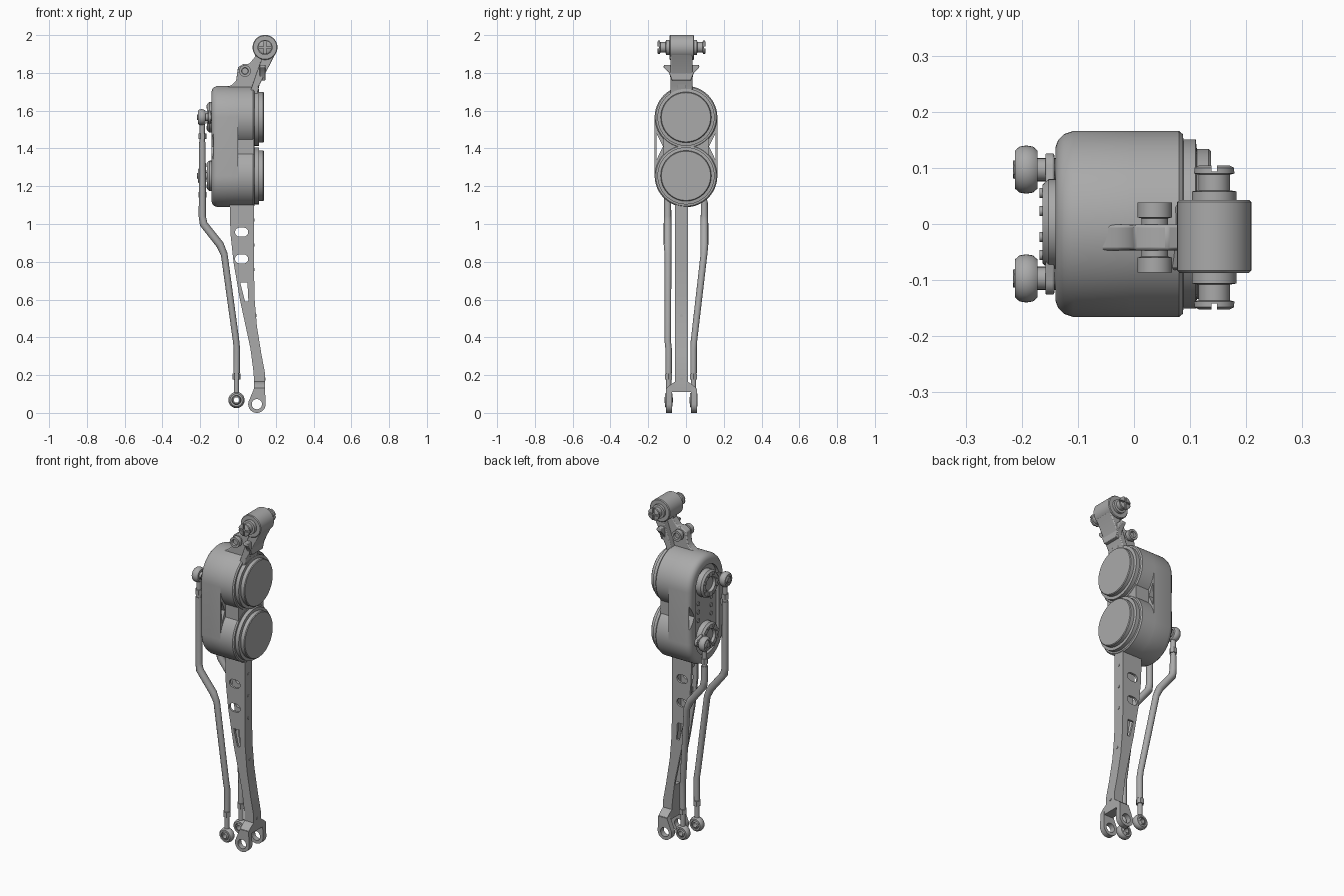
import bpy, bmesh
from math import cos, sin, pi, radians
from mathutils import Vector

cube = bpy.data.objects.get("Cube")
if cube:
    bpy.data.objects.remove(cube, do_unlink=True)

GREY = bpy.data.materials.new("machined_grey")
GREY.use_nodes = True
GREY.diffuse_color = (0.4, 0.4, 0.4, 1)
GREY.node_tree.nodes["Principled BSDF"].inputs["Base Color"].default_value = (0.4, 0.4, 0.4, 1)

TOP, LOW = 1.565, 1.255      # motor axis heights
MID = -0.024                 # y centre of the arm and link


def place(axis, t, a, b):
    return Vector({"x": (t, a, b), "y": (a, t, b), "z": (a, b, t)}[axis])


def activate(ob):
    bpy.ops.object.select_all(action="DESELECT")
    ob.select_set(True)
    bpy.context.view_layer.objects.active = ob


def make(name, bm):
    bmesh.ops.remove_doubles(bm, verts=bm.verts, dist=1e-5)
    bmesh.ops.recalc_face_normals(bm, faces=bm.faces)
    me = bpy.data.meshes.new(name)
    bm.to_mesh(me)
    bm.free()
    me.materials.append(GREY)
    ob = bpy.data.objects.new(name, me)
    bpy.context.collection.objects.link(ob)
    activate(ob)
    bpy.ops.object.shade_smooth_by_angle(angle=radians(35))
    return ob


def loft(name, axis, sections):
    """Skin matching 2D loops, given as (position, points), along an axis."""
    bm = bmesh.new()
    rings = [[bm.verts.new(place(axis, t, *p)) for p in pts] for t, pts in sections]
    for r, s in zip(rings, rings[1:]):
        for i in range(len(r)):
            j = (i + 1) % len(r)
            bm.faces.new((r[i], r[j], s[j], s[i]))
    bm.faces.new(rings[0])
    bm.faces.new(rings[-1])
    return make(name, bm)


def prism(name, axis, t0, t1, pts, bevel=0):
    ob = loft(name, axis, [(t0, pts), (t1, pts)])
    if bevel:
        m = ob.modifiers.new("edge", "BEVEL")
        m.width, m.segments, m.limit_method, m.angle_limit = bevel, 2, "ANGLE", radians(40)
        activate(ob)
        bpy.ops.object.modifier_apply(modifier=m.name)
    return ob


def rect(a0, a1, b0, b1):
    return [(a0, b0), (a1, b0), (a1, b1), (a0, b1)]


def arc(a, b, r, start=0, end=360, n=24):
    return [(a + r * cos(radians(start + (end - start) * i / n)),
             b + r * sin(radians(start + (end - start) * i / n))) for i in range(n + (end - start < 360))]


def stadium(r):
    return arc(0, TOP, r, 0, 180, 32) + arc(0, LOW, r, 180, 360 - 1e-6, 32)


def lathe(name, axis, centre, profile, n=32, ring=False):
    """Turn (radius, position) points around an axis through a 2D centre."""
    bm = bmesh.new()
    vs = [bm.verts.new(place(axis, t, centre[0] + r, centre[1])) for r, t in profile]
    es = [bm.edges.new(p) for p in zip(vs, vs[1:] + vs[:1] if ring else vs[1:])]
    bmesh.ops.spin(bm, geom=vs + es, cent=place(axis, 0, *centre), axis=place(axis, 1, 0, 0),
                   angle=2 * pi, steps=n, use_merge=True)
    return make(name, bm)


def cyl(name, axis, centre, r, t0, t1, n=32):
    return lathe(name, axis, centre, [(0, t0), (r, t0), (r, t1), (0, t1)], n)


def cut(ob, *cutters):
    for c in cutters:
        c.hide_render = True
        m = ob.modifiers.new("cut", "BOOLEAN")
        m.operation, m.solver, m.object = "DIFFERENCE", "EXACT", c
        activate(ob)
        bpy.ops.object.modifier_apply(modifier=m.name)
        bpy.data.objects.remove(c, do_unlink=True)
    bpy.ops.object.shade_smooth_by_angle(angle=radians(35))
    return ob


# Motor housing: rounded shell with a recessed rear face and side windows
shell = loft("housing_shell", "x", [(-0.14, stadium(0.137)), (-0.135, stadium(0.150)),
                                    (-0.125, stadium(0.160)), (-0.108, stadium(0.166)), (0, stadium(0.166))])
windows = [prism("window_cutter", "x", -0.3, 0.1,
                 [(s * 0.122, 1.41), (s * 0.156, 1.34), (s * 0.156, 1.48)]) for s in (-1, 1)]
cut(shell, prism("recess_cutter", "x", -0.3, -0.122, stadium(0.108)), *windows)
prism("housing_neck", "x", -0.005, 0.085, rect(-0.118, 0.118, 1.35, 1.47))

# Motors, output hubs and cranks
for label, z, side in (("upper", TOP, -1), ("lower", LOW, 1)):
    lathe(label + "_motor", "x", (0, z), [(0, -0.01), (0.166, -0.01), (0.166, 0.08), (0.16, 0.087), (0.151, 0.088),
          (0.151, 0.11), (0.134, 0.112), (0.134, 0.133), (0.13, 0.137), (0, 0.137)], 64)
    lathe(label + "_hub", "x", (0, z), [(0.04, -0.11), (0.08, -0.11), (0.08, -0.152), (0.07, -0.163),
          (0.045, -0.163), (0.04, -0.155)], 48, ring=True)
    cyl(label + "_hub_cap", "x", (0, z), 0.042, -0.148, -0.11)
    for i in range(8):
        a = pi / 4 * (i + 0.5)
        cyl(label + "_hub_bolt", "x", (0.06 * cos(a), z + 0.06 * sin(a)), 0.009, -0.168, -0.155, 12)
    prism(label + "_crank", "x", -0.158, -0.142,
          arc(side * 0.1, z, 0.026, -90 if side > 0 else 90, 90 if side > 0 else 270, 16)
          + [(side * 0.05, z + side * 0.04), (side * 0.05, z - side * 0.04)], 0.003)
    cyl(label + "_crank_pin", "x", (side * 0.097, z), 0.02, -0.2, -0.135)
for z in (1.36, 1.41, 1.46):
    for y in (-0.06, 0.06):
        cyl("rear_plate_screw", "x", (y, z), 0.012, -0.127, -0.115, 12)

# Upper arm: rib, wide plate, hooked wings and barrel
prism("arm_rib", "y", MID - 0.023, MID + 0.023,
      [(-0.11, 1.66), (-0.1, 1.705), (-0.03, 1.738), (-0.01, 1.76), (0, 1.83), (0.03, 1.848), (0.06, 1.848),
       (0.09, 1.885), (0.09, 1.93), (0.16, 1.92), (0.1, 1.68)], 0.005)
prism("arm_plate", "y", MID - 0.058, MID + 0.058,
      [(0.05, 1.66), (0.105, 1.68), (0.11, 1.73), (0.195, 1.895), (0.14, 1.93), (0.12, 1.86)], 0.005)
prism("arm_wings", "x", 0.115, 0.145, [(MID - 0.05, 1.76), (MID + 0.05, 1.76), (MID + 0.066, 1.8), (MID + 0.095, 1.83),
      (MID + 0.092, 1.843), (MID - 0.092, 1.843), (MID - 0.095, 1.83), (MID - 0.066, 1.8)], 0.003)
PIN = (0.143, 1.935)
lathe("arm_barrel", "y", PIN, [(0, -0.087), (0.062, -0.087), (0.066, -0.083), (0.066, 0.039),
      (0.062, 0.043), (0, 0.043)], 48)
for s in (-1, 1):
    at = [(r, MID + s * d) for r, d in ((0, 0.05), (0.04, 0.05), (0.04, 0.082), (0.028, 0.084), (0.028, 0.112),
          (0.036, 0.114), (0.036, 0.124), (0.028, 0.128), (0, 0.128))]
    pin = lathe("barrel_pin", "y", PIN, at)
    y0, y1 = sorted((MID + s * 0.118, MID + s * 0.2))
    cut(pin, prism("slot_cutter", "y", y0, y1, rect(PIN[0] - 0.05, PIN[0] + 0.05, PIN[1] - 0.005, PIN[1] + 0.005)),
        prism("slot_cutter", "y", y0, y1, rect(PIN[0] - 0.005, PIN[0] + 0.005, PIN[1] - 0.05, PIN[1] + 0.05)))
    lathe("arm_bolt", "y", (0.037, 1.81), [(r, MID + s * d) for r, d in ((0, 0), (0.024, 0), (0.024, 0.034),
          (0.031, 0.036), (0.031, 0.062), (0.018, 0.062), (0.016, 0.05), (0, 0.05))])

# Lower link: channel with slotted cheeks and a solid spine
spine = [(0.085, 1.14), (0.085, 0.75), (0.088, 0.6), (0.1, 0.46), (0.124, 0.31), (0.143, 0.21), (0.143, 0.13)]
back = [(0.085, 0.13), (0.083, 0.21), (0.066, 0.34), (0.036, 0.48), (0.01, 0.6), (-0.024, 0.8),
        (-0.04, 0.95), (-0.045, 1.14)]
link = prism("lower_link", "y", MID - 0.034, MID + 0.034, spine + back)
inner = [(x - 0.022, z) for x, z in spine[:5]]
channel = prism("channel_cutter", "y", MID - 0.021, MID + 0.021,
                [(inner[0][0], 1.2)] + inner[1:] + [(-0.1, 0.31), (-0.1, 1.2)])
slots = [prism("slot_cutter", "y", -0.2, 0.2, arc(0.03, z, 0.024, -90, 90, 8) + arc(0.008, z, 0.024, 90, 270, 8))
         for z in (0.957, 0.815)]
slots.append(prism("slot_cutter", "y", -0.2, 0.2, [(0.012, 0.69), (0.05, 0.69), (0.055, 0.59), (0.037, 0.59)]))
cut(link, channel, *slots)
for z, x in ((1.04, -0.025), (0.885, -0.015), (0.745, 0.005), (0.55, 0.035)):
    prism("link_rung", "y", MID - 0.022, MID + 0.022, rect(x, 0.07, z - 0.015, z + 0.015))
for z, x in ((1.02, 0.085), (0.89, 0.085), (0.76, 0.085), (0.515, 0.095), (0.18, 0.143)):
    cyl("spine_screw", "x", (MID, z), 0.008, x - 0.01, x + 0.003, 12)

# Fork at the foot of the link
prism("fork_bridge", "x", 0.085, 0.143, [(MID - 0.08, 0.11), (MID + 0.08, 0.11), (MID + 0.078, 0.132),
      (MID + 0.06, 0.148), (MID + 0.034, 0.165), (MID - 0.034, 0.165), (MID - 0.06, 0.148), (MID - 0.078, 0.132)])
for s in (-1, 1):
    y0, y1 = sorted((MID + s * 0.05, MID + s * 0.081))
    tine = prism("fork_tine", "y", y0, y1, arc(0.1, 0.046, 0.046, 150, 360, 24) + [(0.143, 0.13), (0.085, 0.13)])
    cut(tine, cyl("bore_cutter", "y", (0.1, 0.046), 0.027, -0.3, 0.3))


# Push rods with ball-joint eyes and lock nuts
def eye(name, axis, centre, t):
    h = 0.02
    lathe(name, axis, centre, [(0.024, t - h), (0.034, t - h), (0.041, t - h * 0.6), (0.043, t),
          (0.041, t + h * 0.6), (0.034, t + h), (0.024, t + h)], ring=True)
    lathe(name + "_ball", axis, centre, [(0.014, t - h * 1.1), (0.021, t - h * 0.9), (0.025, t),
          (0.021, t + h * 0.9), (0.014, t + h * 1.1)], 24, ring=True)


def tube(name, points, radii):
    cu = bpy.data.curves.new(name, "CURVE")
    cu.dimensions, cu.bevel_depth, cu.bevel_resolution, cu.use_fill_caps = "3D", 1, 4, True
    sp = cu.splines.new("POLY")
    sp.points.add(len(points) - 1)
    for p, co, r in zip(sp.points, points, radii):
        p.co, p.radius = (*co, 1), r
    cu.materials.append(GREY)
    ob = bpy.data.objects.new(name, cu)
    bpy.context.collection.objects.link(ob)
    activate(ob)
    bpy.ops.object.convert(target="MESH")
    bpy.ops.object.shade_smooth_by_angle(angle=radians(40))


for label, z, y, foot in (("upper", TOP, -0.097, -0.092), ("lower", LOW, 0.097, 0.04)):
    eye(label + "_rod_top_eye", "x", (y, z), -0.192)
    cyl(label + "_rod_bolt", "x", (y, z), 0.016, -0.216, -0.19, 6)
    tube(label + "_rod_top_neck", [(-0.189, y, z - 0.035), (-0.189, y, z - 0.17)], [0.014, 0.014])
    cyl(label + "_rod_top_nut", "z", (-0.189, y), 0.021, z - 0.115, z - 0.085, 6)
    path = [(-0.189, y, z - 0.13), (-0.189, y, 1.04), (-0.182, y, 1.0), (-0.095, y, 0.89), (-0.073, y * 0.98, 0.84),
            (-0.01, foot * 1.05, 0.38), (-0.006, foot, 0.34), (-0.007, foot, 0.21)]
    tube(label + "_push_rod", path, [0.018, 0.019, 0.021, 0.021, 0.018, 0.017, 0.017, 0.017])
    tube(label + "_rod_foot_neck", [(-0.008, foot, 0.22), (-0.008, foot, 0.1)], [0.014, 0.014])
    cyl(label + "_rod_foot_nut", "z", (-0.008, foot), 0.022, 0.178, 0.208, 6)
    eye(label + "_rod_foot_eye", "y", (-0.008, 0.068), foot)
